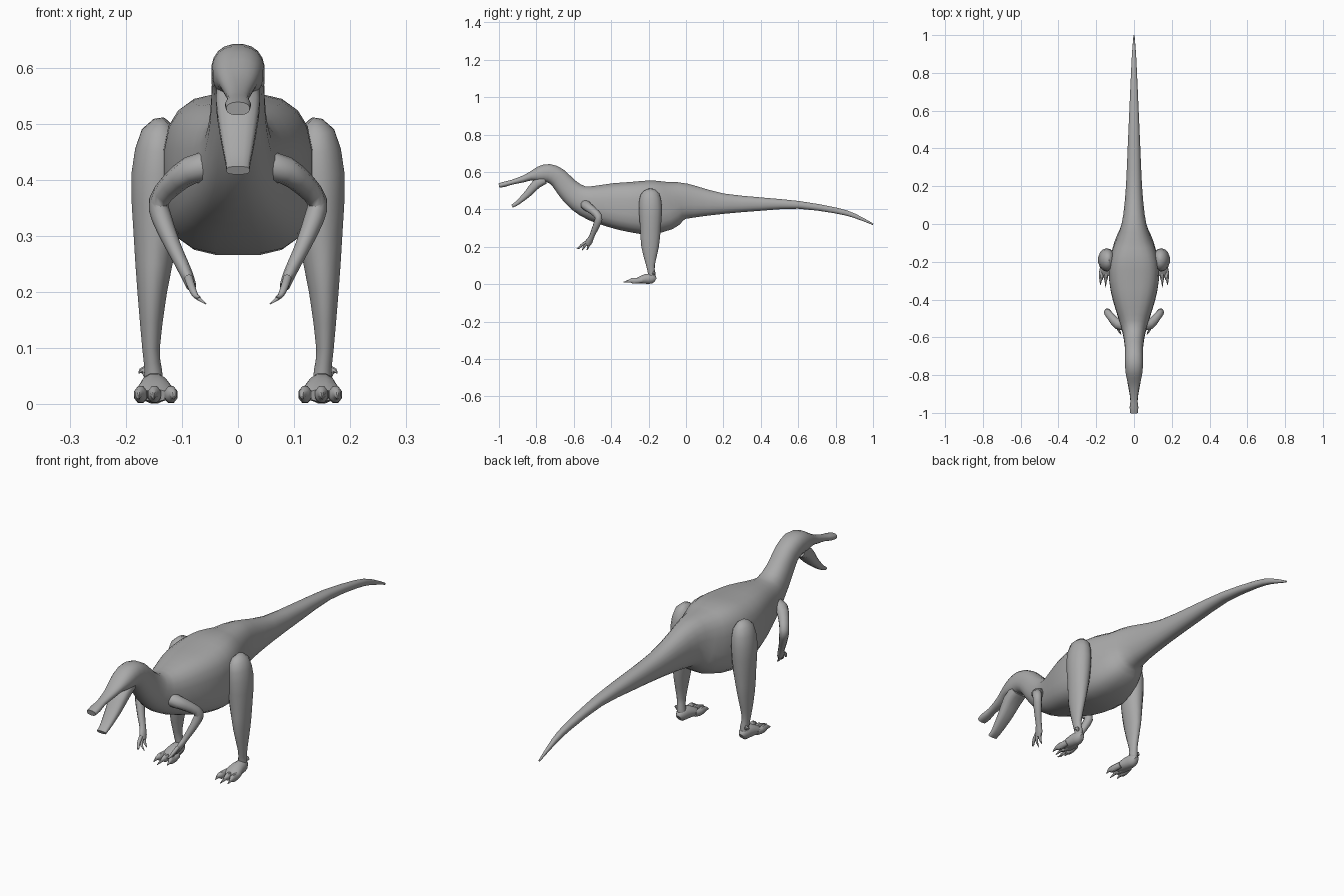
import bpy, bmesh, math
from mathutils import Vector

skin = bpy.data.materials.new("grey skin")
skin.diffuse_color = (0.4, 0.4, 0.4, 1)


def smooth_path(rings, steps):
    """Catmull-Rom interpolation of ring values (x, y, z, half width, half height)."""
    out = []
    for i in range(len(rings) - 1):
        p = [rings[max(0, min(len(rings) - 1, i + k))] for k in (-1, 0, 1, 2)]
        for s in range(steps):
            t = s / steps
            out.append([0.5 * (2 * b + (c - a) * t + (2 * a - 5 * b + 4 * c - d) * t * t
                               + (3 * b - a - 3 * c + d) * t ** 3) for a, b, c, d in zip(*p)])
    return out + [list(rings[-1])]


def loft(name, rings, n=12, ref=(1, 0, 0), power=None, mirror=True, steps=2):
    """Skin rounded rings set square to a path."""
    rings = smooth_path(rings, steps)
    bm = bmesh.new()
    loops = []
    for i, (x, y, z, w, h) in enumerate(rings):
        a, b = rings[max(i - 1, 0)], rings[min(i + 1, len(rings) - 1)]
        t = (Vector(b[:3]) - Vector(a[:3])).normalized()
        side = Vector(ref)
        side = (side - t * side.dot(t)).normalized()
        up = t.cross(side)
        e = 2 / (power(w) if power else 2)
        w, h = max(w, 0.001), max(h, 0.001)
        loop = []
        for k in range(n):
            ang = 2 * math.pi * (k + 0.5) / n
            c, s = math.cos(ang), math.sin(ang)
            loop.append(bm.verts.new(Vector((x, y, z))
                                     + side * w * math.copysign(abs(c) ** e, c)
                                     + up * h * math.copysign(abs(s) ** e, s)))
        loops.append(loop)
    for l0, l1 in zip(loops, loops[1:]):
        for k in range(n):
            bm.faces.new((l0[k], l0[(k + 1) % n], l1[(k + 1) % n], l1[k]))
    bm.faces.new(loops[0])
    bm.faces.new(loops[-1])
    bmesh.ops.recalc_face_normals(bm, faces=bm.faces)
    me = bpy.data.meshes.new(name)
    bm.to_mesh(me)
    bm.free()
    me.materials.append(skin)
    for p in me.polygons:
        p.use_smooth = True
    me.set_sharp_from_angle(angle=math.radians(50))
    ob = bpy.data.objects.new(name, me)
    bpy.context.collection.objects.link(ob)
    if mirror:
        ob.modifiers.new("mirror", 'MIRROR')
    return ob


# Tail, trunk, neck, head and upper snout: (y, z, half width, half height)
spine = [(1, .32, .003, .004), (.9, .366, .011, .012), (.8, .394, .016, .016),
         (.6, .424, .025, .021), (.4, .428, .034, .036), (.2, .430, .043, .055),
         (.05, .440, .057, .085), (-.03, .443, .075, .104), (-.1, .422, .104, .132),
         (-.2, .410, .13, .145), (-.3, .413, .132, .135), (-.4, .422, .113, .119),
         (-.5, .434, .082, .095), (-.575, .461, .060, .073), (-.635, .513, .050, .060),
         (-.685, .570, .047, .053), (-.735, .593, .048, .050), (-.785, .587, .045, .042),
         (-.83, .577, .036, .024), (-.87, .562, .027, .018), (-.93, .545, .019, .013),
         (-.97, .534, .023, .014), (-1, .527, .021, .012)]
loft("body", [(0,) + r for r in spine], n=20, mirror=False,
     power=lambda w: 2.3 + max(0, min(.8, (w - .06) * 12)))

# Open lower jaw
jaw = [(-.755, .560, .038, .026), (-.80, .535, .040, .026), (-.845, .485, .033, .020),
       (-.885, .448, .026, .014), (-.91, .428, .022, .011), (-.93, .417, .021, .008)]
loft("lower_jaw", [(0,) + r for r in jaw], n=12, mirror=False, power=lambda w: 3)

# Hind legs
loft("hind_leg", [(.125, -.195, .503, .012, .020), (.137, -.193, .482, .036, .050),
                  (.144, -.190, .41, .047, .062), (.147, -.190, .30, .040, .055),
                  (.153, -.192, .20, .027, .047), (.155, -.190, .10, .016, .023),
                  (.151, -.184, .06, .016, .020), (.150, -.182, .02, .019, .018)], n=14)

# Feet, toes and rear claw
loft("foot", [(.15, -.163, .022, .010, .012), (.15, -.178, .028, .021, .026),
              (.149, -.215, .028, .028, .027), (.148, -.25, .021, .035, .018),
              (.148, -.272, .016, .026, .011)])
for i, (bx, tx, ty) in enumerate([(.124, .115, -.318), (.148, .150, -.335), (.170, .177, -.322)]):
    mid = (bx + tx) / 2
    loft(f"toe_{i + 1}", [(bx, -.235, .020, .012, .014), (mid, -.262, .017, .013, .015),
                          (mid, -.285, .018, .012, .016), (tx, -.300, .018, .007, .009),
                          (tx, ty, .010, .001, .002)], n=8)
loft("rear_claw", [(.158, -.178, .05, .008, .008), (.168, -.172, .062, .006, .008),
                   (.177, -.180, .056, .001, .001)], n=6, ref=(0, 1, 0))

# Arms with bent elbows
loft("arm", [(.045, -.535, .425, .030, .028), (.085, -.530, .417, .028, .025),
             (.12, -.495, .39, .022, .021), (.141, -.468, .362, .021, .018),
             (.136, -.472, .332, .020, .018), (.116, -.492, .283, .016, .014),
             (.10, -.506, .25, .014, .012), (.090, -.518, .228, .019, .011),
             (.083, -.528, .21, .015, .009)], n=10, ref=(0, 1, 0))

# Fingers with claws
for i, (by, ty, tx, tz) in enumerate([(-.535, -.585, .068, .192), (-.525, -.556, .057, .179),
                                      (-.512, -.530, .063, .182)]):
    loft(f"finger_{i + 1}", [(.088, by, .225, .008, .008),
                             (.082, (by + ty) / 2, .207, .007, .007),
                             (.075, by * .25 + ty * .75, .193, .005, .005),
                             (tx, ty, tz, .001, .001)], n=8, ref=(0, 1, 0))
